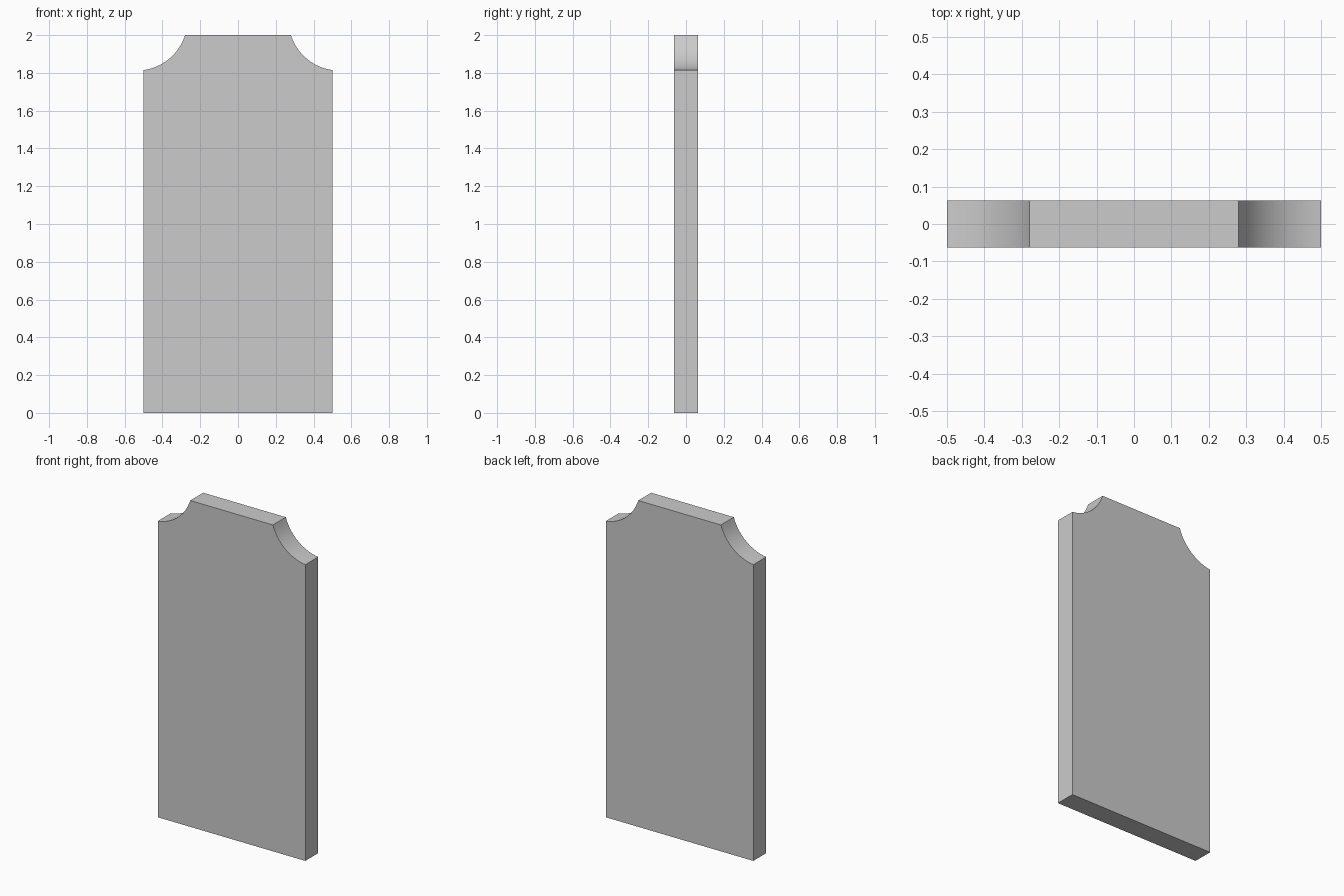
import bpy, bmesh, math

if "Cube" in bpy.data.objects:
    bpy.data.objects.remove(bpy.data.objects["Cube"])

HALF_W, HALF_T, HEIGHT = 0.5, 0.0625, 2.0
NOTCH_START, NOTCH_END = (0.28, 2.0), (0.5, 1.815)
CX, CZ = 0.535, 2.079   # centre of the scooped corner
STEPS = 20


def scoop():
    """Concave corner arc from the top edge out to the side edge."""
    a0 = math.atan2(NOTCH_START[1] - CZ, NOTCH_START[0] - CX) % math.tau
    a1 = math.atan2(NOTCH_END[1] - CZ, NOTCH_END[0] - CX) % math.tau
    r = math.hypot(NOTCH_END[0] - CX, NOTCH_END[1] - CZ)
    angles = [a0 + (a1 - a0) * i / STEPS for i in range(STEPS + 1)]
    pts = [(CX + r * math.cos(a), CZ + r * math.sin(a)) for a in angles]
    pts[0], pts[-1] = NOTCH_START, NOTCH_END
    return pts


# Slab outline: scooped right corner, flat base, mirrored left corner
right = scoop() + [(HALF_W, 0.0)]
outline = right + [(-x, z) for x, z in reversed(right)]

bm = bmesh.new()
face = bm.faces.new([bm.verts.new((x, -HALF_T, z)) for x, z in outline])
ext = bmesh.ops.extrude_face_region(bm, geom=[face], use_keep_orig=True)
verts = [g for g in ext["geom"] if isinstance(g, bmesh.types.BMVert)]
bmesh.ops.translate(bm, verts=verts, vec=(0, 2 * HALF_T, 0))
bmesh.ops.recalc_face_normals(bm, faces=bm.faces)

mesh = bpy.data.meshes.new("headstone_slab")
bm.to_mesh(mesh)
bm.free()
slab = bpy.data.objects.new("headstone_slab", mesh)
bpy.context.collection.objects.link(slab)

# Smooth scoops, crisp edges
bpy.context.view_layer.objects.active = slab
slab.select_set(True)
bpy.ops.object.shade_smooth_by_angle(angle=math.radians(30))
